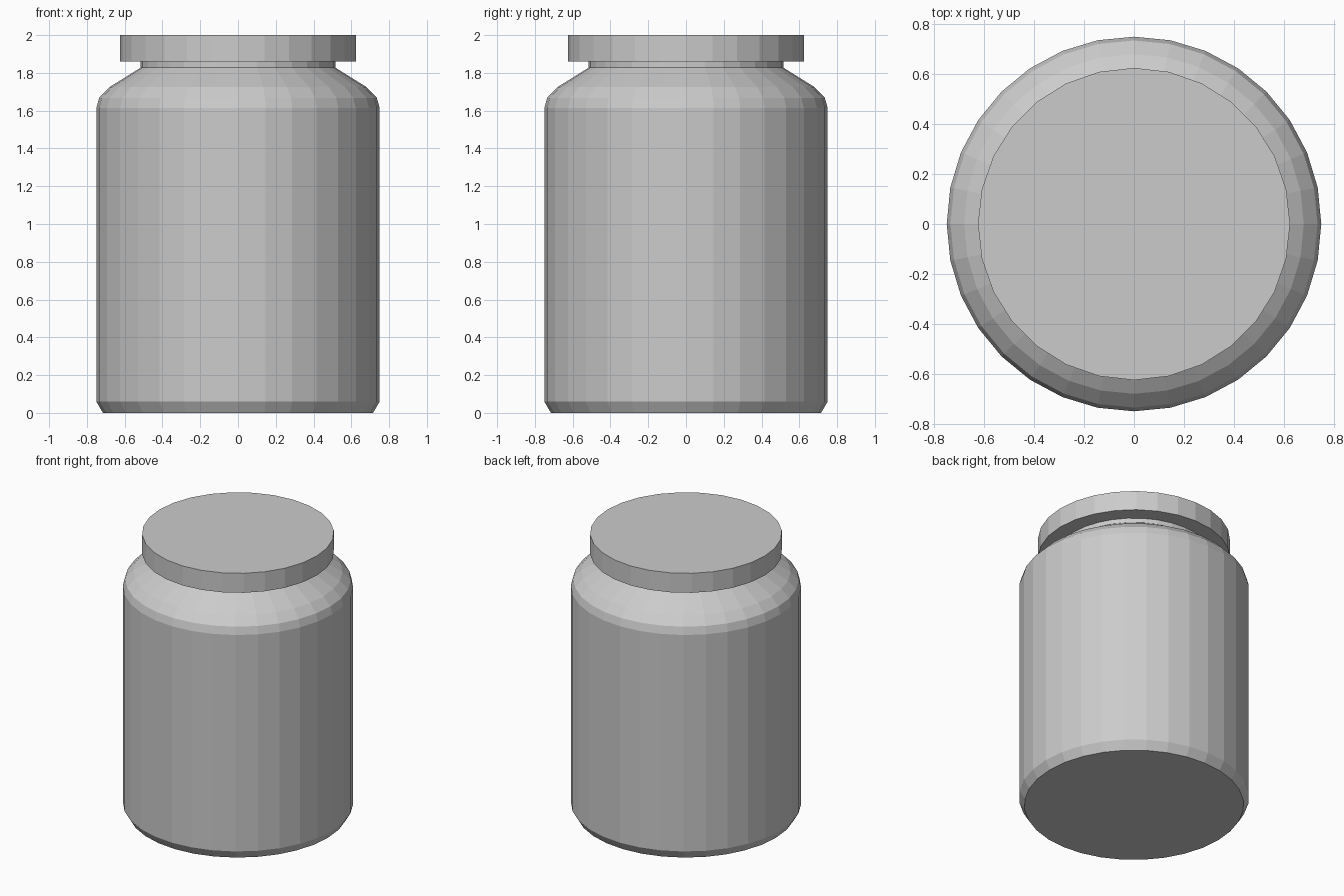
import bpy, bmesh
from math import cos, sin, tau

if "Cube" in bpy.data.objects:
    bpy.data.objects.remove(bpy.data.objects["Cube"])


def lathe(name, profile, sides):
    """Spin a (radius, height) profile about z and cap both ends, flat shaded."""
    bm = bmesh.new()
    rings = [[bm.verts.new((r * cos(tau * i / sides), r * sin(tau * i / sides), z))
              for i in range(sides)] for r, z in profile]
    for a, b in zip(rings, rings[1:]):
        for i in range(sides):
            j = (i + 1) % sides
            bm.faces.new((a[i], a[j], b[j], b[i]))
    bm.faces.new(rings[0][::-1])
    bm.faces.new(rings[-1])
    mesh = bpy.data.meshes.new(name)
    bm.to_mesh(mesh)
    bm.free()
    obj = bpy.data.objects.new(name, mesh)
    bpy.context.collection.objects.link(obj)
    return obj


# Jar body: chamfered foot, straight wall, rounded shoulder, short neck
lathe("jar_body", [(0.715, 0), (0.75, 0.06), (0.75, 1.615), (0.735, 1.668),
                   (0.68, 1.725), (0.515, 1.828), (0.515, 1.86)], 32)

# Flat lid overhanging the neck
lathe("lid", [(0.625, 1.86), (0.625, 2.0)], 28)
